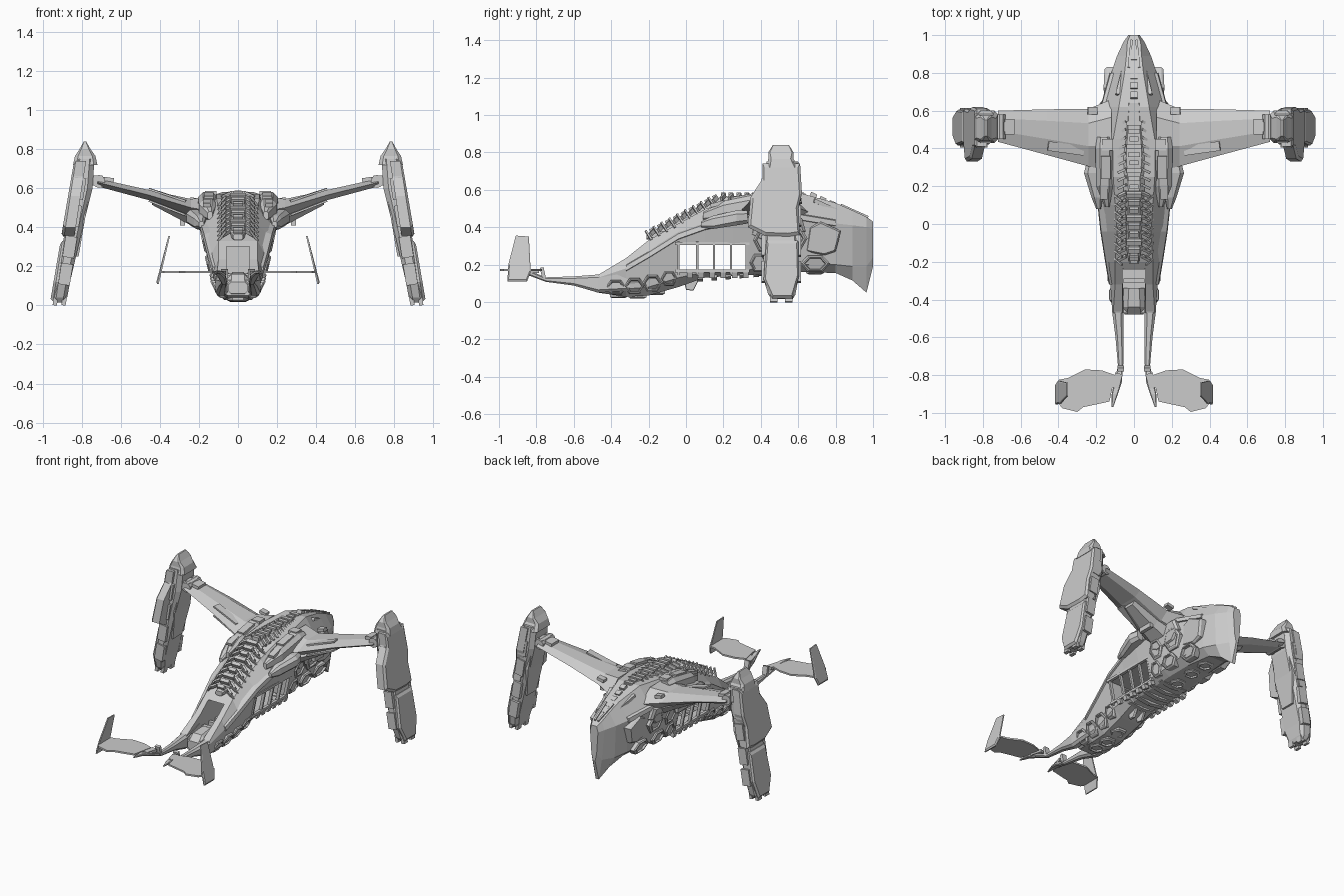
import bpy, bmesh, math
from mathutils import Vector, Matrix, Euler

def finish(name, bm, mirror):
    bmesh.ops.recalc_face_normals(bm, faces=bm.faces[:])
    me = bpy.data.meshes.new(name)
    bm.to_mesh(me)
    bm.free()
    ob = bpy.data.objects.new(name, me)
    bpy.context.collection.objects.link(ob)
    if mirror:
        ob.modifiers.new("Mirror", 'MIRROR')
    return ob

def add_loft(bm, rings):
    rows = [[bm.verts.new(p) for p in r] for r in rings]
    n = len(rows[0])
    for a, b in zip(rows, rows[1:]):
        for i in range(n):
            j = (i + 1) % n
            bm.faces.new((a[i], a[j], b[j], b[i]))
    bm.faces.new(rows[0])
    bm.faces.new(rows[-1])

def loft(name, rings, mirror=True):
    bm = bmesh.new()
    add_loft(bm, rings)
    return finish(name, bm, mirror)

AXES = {'x': lambda a, b, t: (t, a, b), 'y': lambda a, b, t: (a, t, b), 'z': lambda a, b, t: (a, b, t)}

def oct_loft(name, axis, rows, c=0.25, mirror=True):
    """rows: (t, a0, a1, b0, b1) chamfered rectangles stacked along an axis"""
    rings = []
    for t, a0, a1, b0, b1 in rows:
        k = c * min(a1 - a0, b1 - b0)
        pts = [(a0 + k, b0), (a1 - k, b0), (a1, b0 + k), (a1, b1 - k),
               (a1 - k, b1), (a0 + k, b1), (a0, b1 - k), (a0, b0 + k)]
        rings.append([AXES[axis](a, b, t) for a, b in pts])
    return loft(name, rings, mirror)

def boxes(name, items, mirror=True):
    """items: (centre, size, rotation in degrees)"""
    bm = bmesh.new()
    for c, s, r in items:
        rot = Euler([math.radians(v) for v in r]).to_matrix().to_4x4()
        bmesh.ops.create_cube(bm, size=1, matrix=Matrix.Translation(c) @ rot @ Matrix.Diagonal((*s, 1)))
    return finish(name, bm, mirror)

def plate(name, pts, xf, t, bevel=0.012):
    """side-view (y, z) outline, outer face at x = xf(z), thickness t"""
    cy = sum(p[0] for p in pts) / len(pts)
    cz = sum(p[1] for p in pts) / len(pts)
    def ring(off, k):
        return [(xf(z) + off, cy + (y - cy) * k, cz + (z - cz) * k) for y, z in pts]
    return loft(name, [ring(-t, 1), ring(-bevel, 1), ring(0, 0.9)])

# Main hull: half section points per station
hull_rows = [
    (-.47, .05, .05, .10, .08, .115, .13, .11, .145),
    (-.32, .07, .028, .11, .07, .125, .18, .10, .235),
    (-.20, .07, .035, .115, .08, .145, .25, .10, .33),
    (-.04, .075, .08, .125, .13, .17, .35, .09, .42),
    (.10, .08, .13, .13, .16, .185, .40, .10, .495),
    (.25, .09, .14, .14, .17, .20, .43, .11, .55),
    (.45, .09, .15, .14, .18, .20, .45, .11, .57),
    (.62, .08, .16, .14, .20, .17, .45, .08, .58),
    (.80, .06, .155, .11, .20, .12, .42, .05, .53),
    (.89, .04, .115, .08, .19, .09, .41, .04, .49),
    (.965, .012, .05, .035, .19, .055, .40, .035, .455),
    (1.0, .008, .19, .02, .24, .03, .39, .02, .43)]
rings = []
for y, *v in hull_rows:
    half = [(v[i], y, v[i + 1]) for i in (0, 2, 4, 6)]
    rings.append(half + [(-x, y, z) for x, y, z in reversed(half)])
hull = loft("main_hull", rings, False)

# Cut the open side bay and the rear trough
def cut(target, y0, y1, x, z0, z1):
    cutter = boxes("cutter", [((0, (y0 + y1) / 2, (z0 + z1) / 2), (2 * x, y1 - y0, z1 - z0), (0, 0, 0))], False)
    cutter.hide_render = True
    m = target.modifiers.new("Cut", 'BOOLEAN')
    m.operation, m.object, m.solver = 'DIFFERENCE', cutter, 'EXACT'
    bpy.context.view_layer.objects.active = target
    bpy.ops.object.modifier_apply(modifier=m.name)
    bpy.data.objects.remove(cutter)
cut(hull, -.045, .33, .5, .163, .31)
cut(hull, -.70, .10, .06, .13, .301)

# Bay pillars, rear ramp and keel details
boxes("bay_pillars", [((.145, y, .235), (.02, .012, .18), (0, 12, 0)) for y in (-.04, .06, .15, .24, .325)])
boxes("bay_sill_rails", [((.132, .14, .165), (.02, .40, .016), (0, 0, 0)),
                         ((.163, .14, .313), (.02, .40, .016), (0, 0, 0))])
oct_loft("rear_ramp", 'y', [(-.48, -.05, .05, .06, .12), (-.44, -.06, .06, .05, .16), (-.34, -.055, .055, .05, .17)], mirror=False)
boxes("trough_ribs", [((0, -.30 + .07 * i, .14), (.11, .025, .03), (0, 0, 0)) for i in range(6)], False)
plate("keel_fin", [(-.01, .11), (.0, .065), (.04, .06), (.07, .12)], lambda z: .04, .015, .004)
boxes("belly_ribs", [((.05, .0 + .075 * i, .125 + .006 * i), (.10, .03, .03), (4, -8, 0)) for i in range(6)])
boxes("belly_struts", [((.128, .02 + .06 * i, .148), (.03, .03, .03), (0, 20, 0)) for i in range(6)])

# Hexagonal framed blisters along the flanks and belly
bm = bmesh.new()
def hex_ring(c, ry, rz, slope, k, off):
    out = []
    for i in range(6):
        a = math.tau * i / 6
        dy, dz = ry * k * math.cos(a), rz * k * math.sin(a)
        out.append((c[0] + off + slope * dz, c[1] + dy, c[2] + dz))
    return out
for x, y, z, ry, rz, s in [(.10, -.375, .078, .055, .045, .5), (.107, -.275, .085, .055, .05, .5),
                           (.11, -.18, .10, .055, .05, .5), (.115, -.09, .125, .045, .045, .4),
                           (.14, .39, .21, .05, .055, .25), (.132, .69, .205, .08, .05, .3),
                           (.145, .52, .21, .07, .05, .25), (.168, .42, .33, .06, .07, .22),
                           (.165, .57, .34, .08, .08, .2)]:
    add_loft(bm, [hex_ring((x, y, z), ry, rz, s, k, o) for k, o in
                  ((1, -.03), (1, .008), (.85, .016), (.72, .016), (.66, .002))])
finish("hex_blisters", bm, True)
bm = bmesh.new()
for y, z in ((-.36, .033), (-.26, .03), (-.16, .05), (.42, .15), (.56, .158), (.69, .16)):
    add_loft(bm, [[(r * math.cos(math.tau * i / 6), y + r * math.sin(math.tau * i / 6), z + o)
                   for i in range(6)] for r, o in ((.055, .03), (.055, -.005), (.04, -.012), (.034, -.002))])
finish("belly_hex_panels", bm, False)

# Flank armour
plate("cheek_plate", [(.64, .27), (.66, .40), (.72, .43), (.83, .38), (.80, .27), (.74, .25)],
      lambda z: .148 + .1 * (z - .3), .05)
plate("shoulder_plate", [(.34, .36), (.36, .44), (.62, .45), (.64, .38), (.58, .33), (.42, .32)],
      lambda z: .192 + .2 * (z - .4), .04)
loft("shoulder_ridge", [[(w - .02, y, z - .02), (w + .008, y, z - .012), (w + .004, y, z + .015), (w - .03, y, z + .025)]
                        for y, _, _, _, _, w, z, _, _ in hull_rows[1:9]])
boxes("nose_brow", [((.06, .80, .49), (.02, .26, .02), (-24, 0, 14)), ((.02, .90, .485), (.012, .16, .015), (-24, 0, 6))])
boxes("nose_spine", [((0, .68 + .05 * i, .568 - .022 * i), (.035, .035, .03), (-24, 0, 0)) for i in range(5)], False)

# Dorsal spine with vertebrae and swept ribs
oct_loft("dorsal_spine", 'y', [(-.21, -.025, .025, .335, .365), (-.10, -.045, .045, .33, .40), (.0, -.05, .05, .38, .45),
                               (.18, -.055, .055, .46, .56), (.35, -.06, .06, .5, .575), (.64, -.04, .04, .52, .58)], mirror=False)
def spine_z(y):
    return .365 + (y + .2) * .53 if y < .18 else .567
items, ribs = [], []
for i in range(20):
    y = -.18 + .042 * i
    z = spine_z(y)
    tilt = 28 if y < .18 else 0
    items.append(((0, y, z + .005), (.05 + .015 * (i % 3), .024, .028), (tilt, 0, 0)))
    if i < 18:
        ribs.append(((.062, y, z - .005), (.05, .014, .022), (tilt, 25, -25)))
    if i < 9:
        ribs.append(((.082, y - .02, z - .02), (.07, .010, .012), (tilt, 45, 40)))
boxes("spine_vertebrae", items, False)
boxes("spine_ribs", ribs)

# Shoulder intakes beside the spine
oct_loft("shoulder_intake", 'y', [(.09, .13, .155, .44, .48), (.20, .11, .20, .44, .54), (.40, .105, .205, .48, .58),
                                  (.46, .125, .195, .50, .57)])
boxes("intake_lids", [((.14, .42, .575), (.06, .06, .02), (0, 0, 0)), ((.15, .30, .56), (.05, .12, .02), (10, 0, 0)),
                      ((.16, .17, .525), (.04, .08, .02), (16, 0, 0))])
oct_loft("outer_intake", 'y', [(.08, .175, .20, .40, .43), (.14, .165, .225, .39, .46), (.27, .17, .265, .41, .49),
                               (.33, .18, .25, .42, .49)])

# Wings
def wing_ring(x, y0, y1, z0, z1):
    d, m = y1 - y0, (z0 + z1) / 2
    return [(x, y0, m), (x, y0 + .25 * d, z0), (x, y0 + .8 * d, z0), (x, y1, m),
            (x, y0 + .75 * d, z1), (x, y0 + .35 * d, z1)]
loft("wing", [wing_ring(*r) for r in ((.12, .28, .66, .40, .56), (.24, .305, .61, .455, .545),
                                      (.46, .365, .607, .54, .592), (.72, .435, .60, .61, .65))])
loft("wing_root_fairing", [wing_ring(*r) for r in ((.15, .33, .56, .36, .46), (.26, .36, .54, .42, .49),
                                                   (.44, .42, .53, .515, .55))])
boxes("wing_root_guns", [((.285, .46, .425), (.025, .10, .03), (0, 0, 0)), ((.25, .46, .44), (.07, .03, .02), (0, -20, 0)),
                         ((.22, .60, .54), (.05, .04, .02), (0, -12, 0))])
boxes("wing_rear_panel", [((.36, .40, .565), (.20, .05, .01), (0, -18, 8)), ((.36, .40, .50), (.2, .06, .01), (0, -21, 8))])

# Wing tip hinge
boxes("tip_arm", [((.74, .515, .64), (.18, .05, .045), (0, -6, 0)), ((.66, .515, .645), (.05, .08, .02), (0, -9, 0)),
                  ((.72, .465, .64), (.05, .018, .05), (0, 0, 0)), ((.72, .565, .64), (.05, .018, .05), (0, 0, 0))])
bm = bmesh.new()
bmesh.ops.create_cone(bm, cap_ends=True, segments=10, radius1=.033, radius2=.033, depth=.13,
                      matrix=Matrix.Translation((.712, .515, .635)) @ Matrix.Rotation(math.pi / 2, 4, 'X'))
finish("tip_hinge", bm, True)

# Tilted engine nacelles
oct_loft("nacelle_core", 'z', [(.75, .735, .835, .43, .60), (.60, .745, .85, .42, .61), (.38, .80, .885, .415, .60),
                               (.12, .86, .94, .415, .60), (.04, .875, .95, .44, .585), (.015, .885, .935, .46, .57)])
oct_loft("nacelle_cap", 'z', [(.72, .72, .845, .43, .60), (.765, .73, .835, .44, .575), (.80, .755, .812, .44, .575),
                              (.84, .778, .79, .465, .55)], .15)
outer = lambda z: .84 + (.76 - z) * .155
plate("nacelle_shroud", [(.41, .74), (.61, .74), (.62, .58), (.60, .50), (.61, .36), (.55, .35), (.42, .355),
                         (.33, .40), (.345, .56), (.41, .66)], outer, .065)
plate("nacelle_lower_plate", [(.43, .33), (.60, .33), (.605, .14), (.57, .02), (.46, .02), (.415, .12)],
      lambda z: outer(z) + .005, .03)
plate("nacelle_inner_plate", [(.45, .70), (.58, .70), (.60, .45), (.56, .25), (.46, .25), (.43, .45)],
      lambda z: .77 + (.70 - z) * .17, .03)
boxes("nacelle_front_ribs", [((.815 + .155 * (.60 - z), y, z), (.06, .03, .11), (0, -9, 0))
                             for z in (.60, .46, .30, .16) for y in (.42, .60)])
boxes("nacelle_tips", [((x, y, .025), (.022, .04, .05), (0, -9, 0)) for x in (.89, .935) for y in (.47, .55)])

# Tail booms, tail fins and winglets
oct_loft("tail_boom", 'y', [(-.30, .06, .118, .06, .20), (-.47, .055, .115, .05, .147), (-.60, .055, .098, .088, .137),
                            (-.75, .057, .085, .108, .132), (-.84, .065, .105, .142, .168), (-.90, .085, .118, .16, .178),
                            (-.97, .11, .118, .166, .174)])
boxes("boom_fin", [((.07, -.765, .155), (.035, .02, .06), (12, 0, 0)), ((.09, -.83, .165), (.04, .08, .02), (0, 0, 15))])
tail = [(.10, -.80), (.17, -.775), (.26, -.77), (.35, -.815), (.40, -.825), (.40, -.95), (.38, -.975),
        (.30, -.995), (.27, -.97), (.13, -.94)]
loft("tail_fin", [[(x, y, z + .01 * abs(.25 - x)) for x, y in tail] for z in (.165, .176)])
plate("winglet", [(-.955, .11), (-.85, .11), (-.83, .16), (-.84, .35), (-.91, .355), (-.95, .20)],
      lambda z: .418 - .235 * (z - .11), .012, .004)
